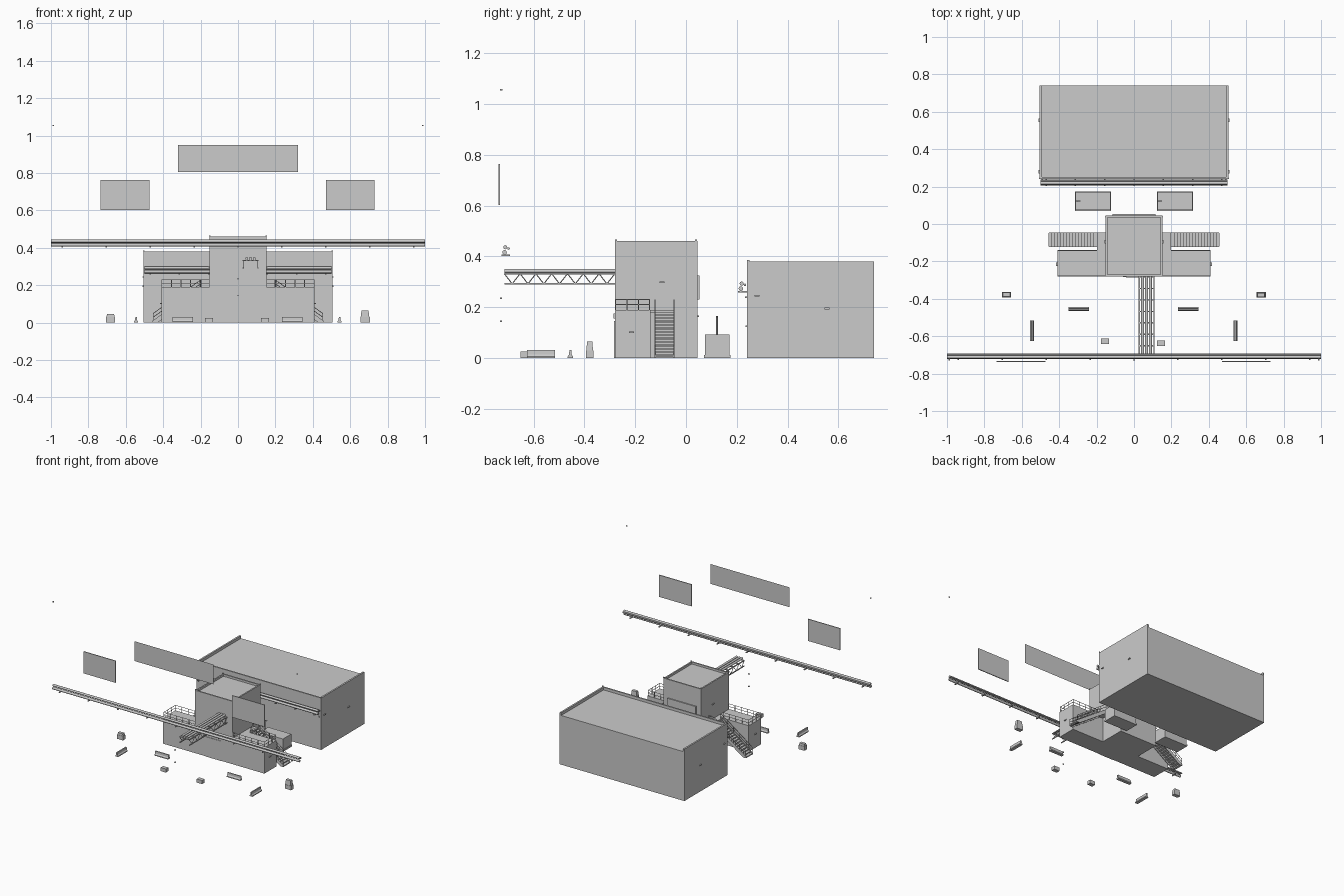
import bpy, bmesh
from math import radians
from mathutils import Vector, Matrix

if "Cube" in bpy.data.objects:
    bpy.data.objects.remove(bpy.data.objects["Cube"])


def make(name, bm):
    me = bpy.data.meshes.new(name)
    bm.to_mesh(me)
    bm.free()
    ob = bpy.data.objects.new(name, me)
    bpy.context.collection.objects.link(ob)
    return ob


def add_box(bm, x0, x1, y0, y1, z0, z1, taper=1.0):
    vs = bmesh.ops.create_cube(bm, size=1)["verts"]
    for v in vs:
        if v.co.z > 0:
            v.co.x *= taper
            v.co.y *= taper
        v.co = Vector(((x0 + x1) / 2 + v.co.x * (x1 - x0),
                       (y0 + y1) / 2 + v.co.y * (y1 - y0),
                       (z0 + z1) / 2 + v.co.z * (z1 - z0)))


def add_rod(bm, a, b, r, sides=6):
    a, b = Vector(a), Vector(b)
    d = b - a
    m = Matrix.Translation((a + b) / 2) @ d.to_track_quat('Z', 'Y').to_matrix().to_4x4()
    bmesh.ops.create_cone(bm, cap_ends=True, segments=sides, radius1=r, radius2=r,
                          depth=d.length, matrix=m)


def boxes(name, *dims):
    bm = bmesh.new()
    for d in dims:
        add_box(bm, *d)
    return make(name, bm)


def prism(name, profile, length, loc, turn=0):
    # profile in (y, z), extruded along x
    bm = bmesh.new()
    f = bm.faces.new([bm.verts.new((-length / 2, y, z)) for y, z in profile])
    ext = bmesh.ops.extrude_face_region(bm, geom=[f])["geom"]
    bmesh.ops.translate(bm, vec=(length, 0, 0),
                        verts=[v for v in ext if isinstance(v, bmesh.types.BMVert)])
    bmesh.ops.recalc_face_normals(bm, faces=bm.faces)
    ob = make(name, bm)
    ob.location = loc
    ob.rotation_euler.z = radians(turn)
    return ob


# Rear hall with parapet on the front and sides
boxes("rear_hall", (-.505, .505, .24, .74, 0, .36))
boxes("hall_parapet", (-.505, .505, .24, .25, .36, .38),
      (-.505, -.493, .25, .74, .36, .38), (.493, .505, .25, .74, .36, .38))

# Central tower with parapet, door and back panel
W, F, B = .152, -.28, .045
boxes("tower", (-W, W, F, B, 0, .445))
boxes("tower_parapet", (-W, W, F, F + .01, .445, .46), (-W, W, B - .01, B, .445, .46),
      (-W, -W + .01, F + .01, B - .01, .445, .46), (W - .01, W, F + .01, B - .01, .445, .46))
boxes("tower_door", (-.06, .06, F - .003, F, 0, .145))
boxes("door_sign", (-.042, .042, F - .006, F, .155, .175))
boxes("tower_back_panel", (-.115, .115, B, B + .008, .23, .325))

# Side wings, landings, stairs and railings, mirrored
for s, side in ((1, "right"), (-1, "left")):
    def sx(a, b):
        return (a, b) if s > 0 else (-b, -a)

    boxes(side + "_wing", (*sx(W, .41), -.28, -.14, 0, .19))
    boxes(side + "_landing", (*sx(W, .197), -.14, -.047, .178, .19))

    bm = bmesh.new()
    n = 16
    for i in range(n):
        x = .197 + i * .258 / n
        z = .19 - (i + 1) * .19 / (n + 1)
        add_box(bm, *sx(x, x + .019), -.12, -.047, z - .008, z)
    make(side + "_stair_treads", bm)
    for y in (-.122, -.047):
        bm = bmesh.new()
        f = bm.faces.new([bm.verts.new((s * x, y - .002, z)) for x, z in
                          ((.197, .16), (.197, .19), (.455, .012), (.455, 0), (.43, 0))])
        g = bmesh.ops.extrude_face_region(bm, geom=[f])["geom"]
        bmesh.ops.translate(bm, vec=(0, .004, 0),
                            verts=[v for v in g if isinstance(v, bmesh.types.BMVert)])
        bmesh.ops.recalc_face_normals(bm, faces=bm.faces)
        make(side + "_stair_stringer", bm)

    bm = bmesh.new()
    R = .0018
    paths = [((W, -.277), (.407, -.277), 5), ((.407, -.277), (.407, -.143), 3),
             ((.407, -.143), (.2, -.143), 4), ((.197, -.047), (W, -.047), 1)]
    for (xa, ya), (xb, yb), k in paths:
        for h in (.21, .23):
            add_rod(bm, (s * xa, ya, h), (s * xb, yb, h), R)
        for i in range(k + 1):
            t = i / k
            p = (s * (xa + (xb - xa) * t), ya + (yb - ya) * t)
            add_rod(bm, (*p, .19), (*p, .23), R)
    for y in (-.122, -.047):
        for h in (.02, .04):
            add_rod(bm, (s * .197, y, .19 + h), (s * .453, y, .01 + h), R)
        for i in range(6):
            t = i / 5
            x, z = s * (.197 + .256 * t), .19 - .18 * t
            add_rod(bm, (x, y, z), (x, y, z + .04), R)
    make(side + "_railing", bm)

# Pipe runs on brackets: long front run and short hall run
def pipe_run(name, half, y, z, count, wall):
    bm = bmesh.new()
    for dy, dz, r in ((-.006, .013, .009), (-.003, .033, .008), (.010, .028, .005)):
        add_rod(bm, (-half, y + dy, z + dz), (half, y + dy, z + dz), r, 12)
    ob = make(name + "_pipes", bm)
    for p in ob.data.polygons:
        p.use_smooth = len(p.vertices) == 4
    bm = bmesh.new()
    for i in range(count):
        x = half * .94 * (2 * i / (count - 1) - 1)
        add_box(bm, x - .004, x + .004, y - .018, y + wall, z - .002, z + .004)
    make(name + "_brackets", bm)


pipe_run("front_run", 1, -.708, .403, 9, .015)
pipe_run("hall_run", .5, .222, .26, 7, .018)

# Truss bridge carrying pipes from the tower forward
bm = bmesh.new()
Y0, Y1, N = -.715, -.28, 7
for x in (.028, .106):
    for z in (.292, .332):
        add_box(bm, x - .003, x + .003, Y0, Y1, z - .003, z + .003)
    step = (Y1 - Y0) / N
    for i in range(N):
        y = Y0 + i * step
        add_rod(bm, (x, y, .332), (x, y + step / 2, .292), .002)
        add_rod(bm, (x, y + step / 2, .292), (x, y + step, .332), .002)
for i in range(N + 1):
    y = Y0 + .003 + i * (Y1 - Y0 - .006) / N
    add_box(bm, .028, .106, y - .003, y + .003, .329, .335)
make("bridge_truss", bm)
bm = bmesh.new()
for x in (.046, .067, .088):
    add_rod(bm, (x, Y0, .343), (x, Y1, .343), .008, 12)
make("bridge_pipes", bm)

# Service units between tower and hall, each with a mast
for x in (-.315, .122):
    boxes("service_unit", (x, x + .193, .07, .175, 0, .012),
          (x + .003, x + .19, .074, .171, .012, .092))
    bm = bmesh.new()
    add_rod(bm, (x + .012, .122, .09), (x + .012, .122, .165), .004, 8)
    add_rod(bm, (x + .002, .122, .163), (x + .028, .122, .163), .003, 8)
    make("unit_mast", bm)

# Hanging display panels
bm = bmesh.new()
bm.faces.new([bm.verts.new(p) for p in ((-.32, -.74, .805), (.32, -.74, .805),
                                        (.32, -.74, .95), (-.32, -.74, .95))])
make("centre_screen", bm)
for x in (-.604, .6):
    boxes("side_screen", (x - .13, x + .13, -.738, -.732, .603, .763))

# Road barriers
prof = [(-.011, 0), (.011, 0), (.011, .006), (.005, .014), (.004, .031),
        (-.004, .031), (-.005, .014), (-.011, .006)]
for x, y, a in ((-.295, -.455, 0), (.29, -.455, 0), (-.545, -.57, 90), (.543, -.57, 90)):
    prism("barrier", prof, .11, (x, y, 0), a)

# Crates and small machines on the ground
boxes("crate_left", (-.177, -.135, -.642, -.613, 0, .026))
boxes("crate_right", (.122, .166, -.652, -.623, 0, .026))
boxes("machine_left", (-.705, -.657, -.392, -.364, 0, .03),
      (-.703, -.66, -.39, -.366, .03, .046, .9))
boxes("machine_right", (.655, .705, -.394, -.364, 0, .03),
      (.656, .702, -.392, -.366, .03, .066, .8))

# Small lamps and fixtures
dots = [(x, y, z) for s in (-1, 1) for x, y, z in (
    (s * .988, -.727, 1.055), (s * .503, .245, .383), (s * .15, -.275, .463),
    (s * .15, .04, .463), (s * .49, .237, .24))]
dots += [(0, -.728, .145), (0, -.728, .235), (0, .238, .125), (0, .048, .165)]
boxes("lamps", *[(x - .004, x + .004, y - .004, y + .004, z - .003, z + .003) for x, y, z in dots])
boxes("wall_fixtures", *[(s * x - .006, s * x + .006, y - .01, y + .01, z - .003, z + .003)
                         for s in (-1, 1) for x, y, z in (
    (.505, .555, .195), (.505, .28, .245), (W, -.095, .298), (.41, -.215, .102))])
